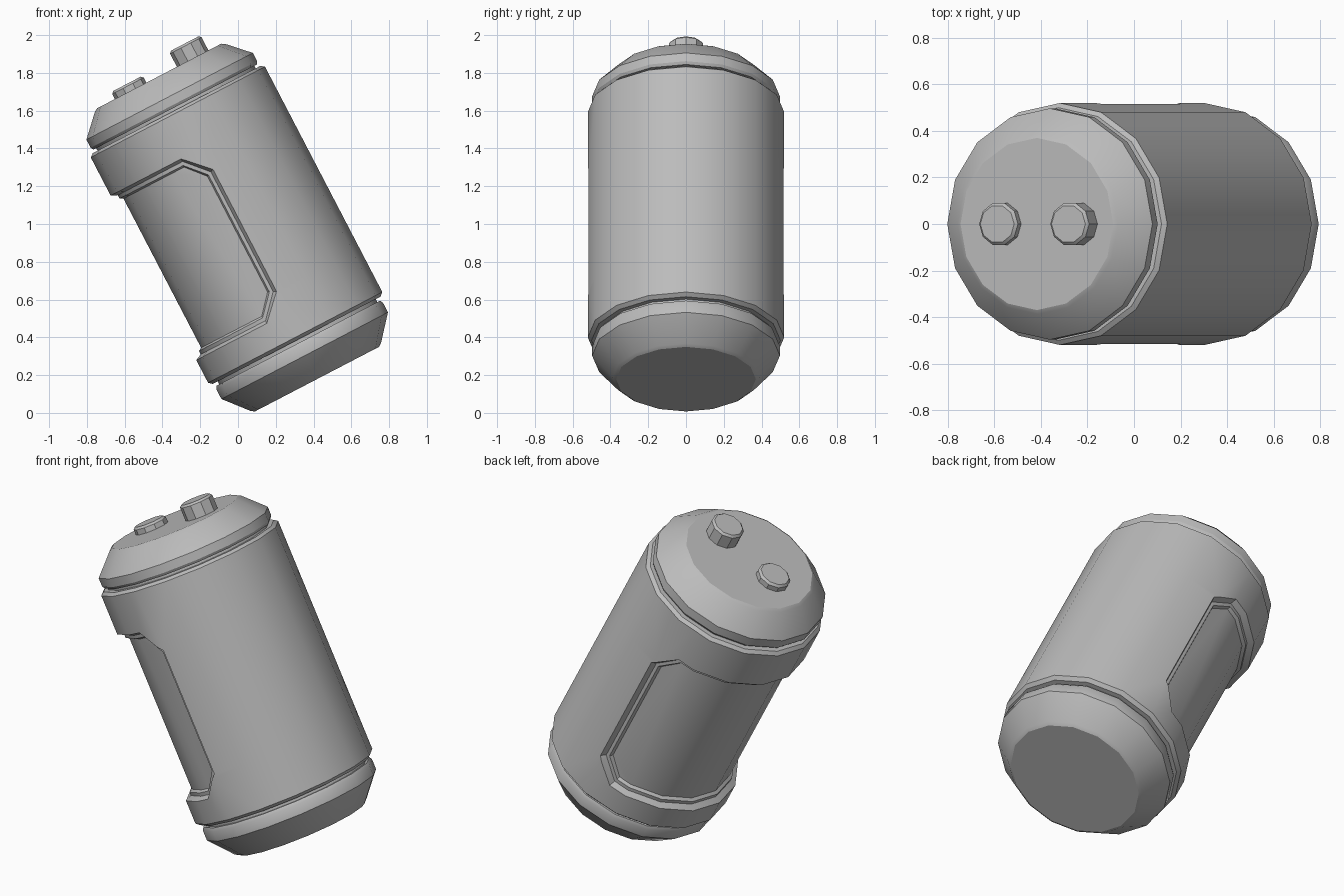
import bpy, bmesh, math
from mathutils import Matrix, Vector

cube = bpy.data.objects.get("Cube")
if cube:
    bpy.data.objects.remove(cube, do_unlink=True)

SIDES, RADIUS = 16, 0.52
LOW, HIGH = 0.215, 1.56          # ends of the straight body
STEP = 2 * math.pi / SIDES
TILT = Matrix.Translation((0.402, 0, 0.209)) @ Matrix.Rotation(math.radians(-27.5), 4, 'Y')

metal = bpy.data.materials.new("grey_metal")
metal.use_nodes = True
GREY = (0.5, 0.5, 0.5, 1)
metal.diffuse_color = GREY
metal.node_tree.nodes["Principled BSDF"].inputs["Base Color"].default_value = GREY


def finish(bm, name):
    bmesh.ops.remove_doubles(bm, verts=bm.verts, dist=0.0005)
    bmesh.ops.recalc_face_normals(bm, faces=bm.faces)
    mesh = bpy.data.meshes.new(name)
    bm.to_mesh(mesh)
    bm.free()
    obj = bpy.data.objects.new(name, mesh)
    bpy.context.collection.objects.link(obj)
    mesh.materials.append(metal)
    obj.matrix_world = TILT
    bpy.ops.object.select_all(action='DESELECT')
    obj.select_set(True)
    bpy.context.view_layer.objects.active = obj
    bpy.ops.object.shade_smooth_by_angle(angle=math.radians(28))
    return obj


def lathe(name, profile, sides, offset=0.0):
    """Revolve (radius, height) points; the last ring is capped."""
    bm = bmesh.new()
    rings = []
    for r, h in profile:
        rings.append([bm.verts.new((offset + r * math.cos(2 * math.pi * i / sides),
                                    r * math.sin(2 * math.pi * i / sides), h))
                      for i in range(sides)])
    for a, b in zip(rings, rings[1:]):
        for i in range(sides):
            j = (i + 1) % sides
            bm.faces.new((a[i], a[j], b[j], b[i]))
    bm.faces.new(rings[-1])
    return finish(bm, name)


# End caps: body rim, groove, collar and sloped end, going outward
END = [(0.52, 0), (0.5, 0.015), (0.472, 0.015), (0.472, 0.03), (0.488, 0.03),
       (0.497, 0.045), (0.497, 0.094), (0.388, 0.205), (0.37, 0.215)]
lathe("top_cap", [(r, HIGH + h) for r, h in END], SIDES)
lathe("bottom_cap", [(r, LOW - h * 1.16) for r, h in END], SIDES)

# Two terminals on the top
for name, x, top in (("tall_terminal", 0.2, 1.865), ("short_terminal", -0.17, 1.817)):
    lathe(name, [(0.094, 1.76), (0.094, top - 0.012), (0.082, top)], 10, x)

# Body: a flat sheet with a stepped octagonal recess, wrapped round the axis
HALF_W, HALF_H, MID, CHAMFER = 0.842, 0.491, 0.841, 0.127
LEVELS = [(0, 0), (0.016, -0.035), (0.036, -0.035), (0.046, -0.053)]


def octagon(inset):
    w, h = HALF_W - inset, HALF_H - inset
    c = CHAMFER - inset * (2 - math.sqrt(2))
    quarter = [(w, h - c), (w - c, h)]
    pts = quarter + [(-x, y) for x, y in reversed(quarter)]
    return pts + [(-x, -y) for x, y in pts]


bm = bmesh.new()
loops = [[bm.verts.new((x, y + MID, depth)) for x, y in octagon(inset)]
         for inset, depth in LEVELS]
for a, b in zip(loops, loops[1:]):
    for i in range(8):
        j = (i + 1) % 8
        bm.faces.new((a[i], a[j], b[j], b[i]))
bm.faces.new(loops[-1])

# Sheet around the recess
edge = math.pi * RADIUS
outer = []
for i, v in enumerate(loops[0]):
    x, y, _ = v.co
    if i % 4 in (0, 3):
        outer.append(bm.verts.new((math.copysign(edge, x), y, 0)))
    else:
        outer.append(bm.verts.new((x, HIGH if y > MID else LOW, 0)))
for i in range(8):
    j = (i + 1) % 8
    face = [loops[0][i], outer[i]]
    if i % 2 == 0:
        a, b = outer[i].co, outer[j].co
        x = a.x if abs(a.x) > abs(b.x) else b.x
        y = a.y if abs(a.y - MID) > abs(b.y - MID) else b.y
        face.append(bm.verts.new((x, y, 0)))
    bm.faces.new(face + [outer[j], loops[0][j]])

# Fold lines, then wrap
for k in range(1 - SIDES // 2, SIDES // 2):
    bmesh.ops.bisect_plane(bm, geom=bm.verts[:] + bm.edges[:] + bm.faces[:], dist=1e-5,
                           plane_co=(k * STEP * RADIUS, 0, 0), plane_no=(1, 0, 0))
for v in bm.verts:
    angle = v.co.x / RADIUS
    flat = math.cos(STEP / 2) / math.cos((angle + 1e-6) % STEP - STEP / 2)
    r = (RADIUS + v.co.z) * flat
    v.co = Vector((-r * math.cos(angle), r * math.sin(angle), v.co.y))
finish(bm, "body_with_side_panel")
